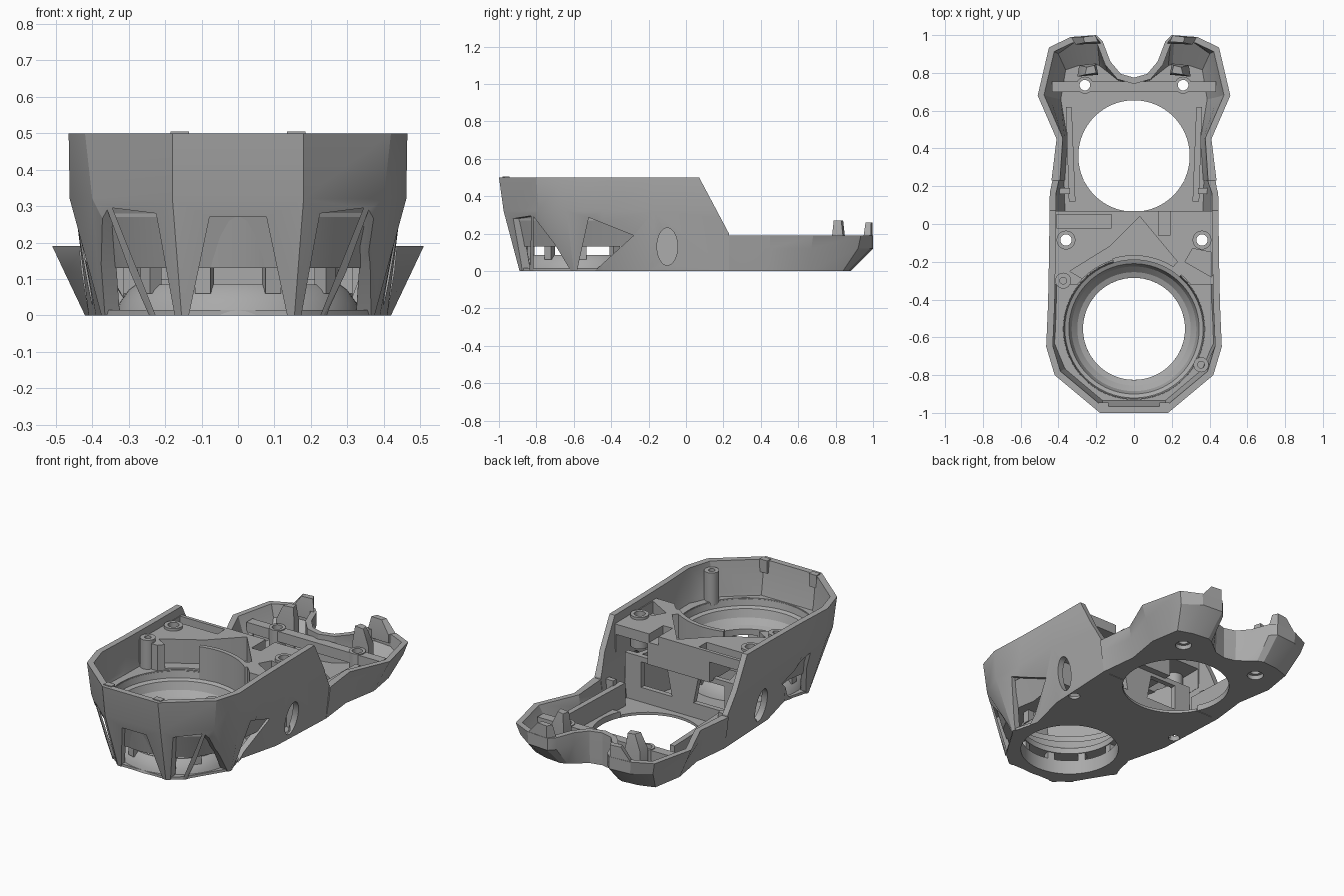
import bpy, bmesh, math
from mathutils import Vector

cube = bpy.data.objects.get("Cube")
if cube:
    bpy.data.objects.remove(cube, do_unlink=True)

grey = bpy.data.materials.new("matte_grey")
grey.use_nodes = True
tone = (0.4, 0.4, 0.4, 1)
grey.diffuse_color = tone
grey.node_tree.nodes["Principled BSDF"].inputs["Base Color"].default_value = tone

FAN_Y, FAN_R = -0.555, 0.27
REAR_Y, REAR_R = 0.36, 0.295
JOIN_Y = 0.23
parts = []


def loft(name, rings, closed=False, keep=True):
    """Skin a list of 3D rings; closed joins the last ring to the first."""
    bm = bmesh.new()
    vs = [[bm.verts.new(p) for p in ring] for ring in rings]
    n = len(rings[0])
    pairs = list(zip(vs, vs[1:])) + ([(vs[-1], vs[0])] if closed else [])
    for a, b in pairs:
        for i in range(n):
            j = (i + 1) % n
            bm.faces.new((a[i], a[j], b[j], b[i]))
    if not closed:
        bm.faces.new(vs[0])
        bm.faces.new(vs[-1])
    bmesh.ops.recalc_face_normals(bm, faces=bm.faces)
    mesh = bpy.data.meshes.new(name)
    bm.to_mesh(mesh)
    bm.free()
    ob = bpy.data.objects.new(name, mesh)
    bpy.context.collection.objects.link(ob)
    if keep:
        parts.append(ob)
    return ob


def levels(*steps):
    return [[(x, y, z) for x, y in pts] for z, pts in steps]


def prism(name, pts, axis, a, b, keep=True):
    """Extrude a 2D polygon along an axis from a to b."""
    place = {"x": lambda p, t: (t, p[0], p[1]),
             "y": lambda p, t: (p[0], t, p[1]),
             "z": lambda p, t: (p[0], p[1], t)}[axis]
    return loft(name, [[place(p, t) for p in pts] for t in (a, b)], keep=keep)


def box(name, x0, x1, y0, y1, z0, z1, keep=True):
    return prism(name, [(x0, y0), (x1, y0), (x1, y1), (x0, y1)], "z", z0, z1, keep)


def circle(cx, cy, rx, ry=None, n=64):
    ry = ry or rx
    return [(cx + rx * math.cos(2 * math.pi * i / n),
             cy + ry * math.sin(2 * math.pi * i / n)) for i in range(n)]


def lathe(name, profile, cx, cy, n=64):
    return loft(name, levels(*[(z, circle(cx, cy, r, n=n)) for r, z in profile]), True)


def tube(name, cx, cy, r0, r1, z0, z1):
    return lathe(name, [(r0, z0), (r1, z0), (r1, z1), (r0, z1)], cx, cy, 24)


def mirror(half):
    return half + [(-x, y) for x, y in reversed(half) if x > 0]


def inset(pts, t):
    """Offset a counter-clockwise polygon inward."""
    out = []
    for i, p in enumerate(pts):
        p = Vector(p)
        d0 = (p - Vector(pts[i - 1])).normalized()
        d1 = (Vector(pts[(i + 1) % len(pts)]) - p).normalized()
        n0, n1 = Vector((-d0.y, d0.x)), Vector((-d1.y, d1.x))
        m = (n0 + n1).normalized()
        out.append(tuple(p + m * t / max(m.dot(n0), 0.4)))
    return out


def cut(ob, cutter):
    cutter.hide_render = True
    mod = ob.modifiers.new("cut", "BOOLEAN")
    mod.operation, mod.solver, mod.object = "DIFFERENCE", "EXACT", cutter
    bpy.context.view_layer.objects.active = ob
    bpy.ops.object.modifier_apply(modifier=mod.name)
    bpy.data.objects.remove(cutter, do_unlink=True)


def drill(ob, cx, cy, r, n=64):
    cut(ob, prism("drill", circle(cx, cy, r, n=n), "z", -0.2, 0.8, False))


# Front shell: faceted wall that tapers down into legs
top = mirror([(0.18, -1), (0.42, -0.8), (0.465, -0.65), (0.455, -0.42), (0.45, -0.17), (0.445, JOIN_Y)])
mid = mirror([(0.18, -0.975), (0.4, -0.79), (0.462, -0.64), (0.455, -0.45), (0.45, -0.17), (0.445, JOIN_Y)])
low = mirror([(0.155, -0.89), (0.235, -0.83), (0.375, -0.6), (0.33, -0.44), (0.39, -0.2), (0.41, JOIN_Y)])
shell = loft("front_shell", levels((0, low), (0.32, mid), (0.5, top)))


def open_back(pts):
    return [(x, 0.4 if y > 0.1 else y) for x, y in inset(pts, 0.035)]


cut(shell, loft("hollow", levels((-0.1, open_back(low)), (0, open_back(low)), (0.32, open_back(mid)),
                                 (0.5, open_back(top)), (0.6, open_back(top))), keep=False))
# Sloped rear edge of the shell
cut(shell, prism("slope", [(-0.036, 0.7), (0.235, 0.19), (0.5, 0.19), (0.5, 0.7)], "x", -1, 1, False))
# Windows between the legs
cut(shell, prism("window", [(-0.137, -0.01), (0.137, -0.01), (0.078, 0.27), (-0.078, 0.27)], "y", -1.1, -0.8, False))
for s in (1, -1):
    cut(shell, prism("window", [(s * 0.172, -0.01), (s * 0.222, -0.01), (s * 0.345, 0.295), (s * 0.225, 0.28)],
                     "y", -1.1, -0.7, False))
cut(shell, prism("window", [(-0.815, -0.01), (-0.61, -0.01), (-0.7, 0.14), (-0.815, 0.29)], "x", -1, 1, False))
cut(shell, prism("window", [(-0.585, -0.01), (-0.5, -0.01), (-0.28, 0.19), (-0.52, 0.285)], "x", -1, 1, False))
# Oval side vents
cut(shell, prism("vent", circle(-0.1, 0.13, 0.055, 0.1, 32), "x", -1, 1, False))

# Faceted skirt set back behind the windows
waist = [tuple(Vector(a).lerp(Vector(b), 0.41)) for a, b in zip(low, mid)]
skirt = loft("fan_skirt", levels(*[(z, [(x, min(y, -0.19)) for x, y in inset(pts, t)])
                                   for z, pts, t in ((0.13, waist, 0.028), (0.295, mid, 0.03))]))
cut(skirt, loft("bore", levels((0.1, circle(0, FAN_Y, 0.338)), (0.32, circle(0, FAN_Y, 0.377))), keep=False))

# Fan well with a bowl floor, lower nozzle ring and the struts between them
lathe("fan_well", [(FAN_R, 0.13), (0.35, 0.13), (0.39, 0.3), (0.375, 0.3), (0.37, 0.26),
                   (0.345, 0.25), (0.33, 0.205), (0.3, 0.175), (FAN_R, 0.165)], 0, FAN_Y, 96)
lathe("nozzle_ring", [(FAN_R, 0), (0.335, 0), (0.325, 0.035), (0.3, 0.07), (0.28, 0.085), (FAN_R, 0.085)],
      0, FAN_Y, 96)
for k in range(10):
    a = math.pi * k / 5
    strut = [(r * math.cos(a + d), FAN_Y + r * math.sin(a + d))
             for r, d in ((0.275, -0.07), (0.315, -0.07), (0.315, 0.07), (0.275, 0.07))]
    prism("nozzle_strut", strut, "z", 0.06, 0.14)

# Base plate under the front section
base = prism("base_plate", [(x, min(y, JOIN_Y)) for x, y in inset(low, 0.004)], "z", 0, 0.015)
drill(base, 0, FAN_Y, FAN_R)
drill(base, 0, REAR_Y, REAR_R)

# Ledge around the fan and the raised deck behind it
ledge = prism("fan_ledge", [(x, min(y, 0.07)) for x, y in inset(mid, 0.034)], "z", 0.27, 0.3)
drill(ledge, 0, FAN_Y, 0.376)
deck = box("rear_deck", -0.425, 0.425, -0.32, 0.07, 0.29, 0.45)
drill(deck, 0, FAN_Y, 0.38)
recess = [(0.03, 0.04), (-0.13, -0.12), (-0.34, -0.25), (0, -0.45), (0.23, -0.2)]
cut(deck, prism("recess", recess, "z", 0.31, 0.6, False))
cut(deck, prism("recess", [(-0.41, -0.02), (-0.12, -0.02), (-0.12, 0.05), (-0.41, 0.05)], "z", 0.41, 0.6, False))
cut(deck, prism("recess", [(0.27, -0.2), (0.41, -0.28), (0.41, -0.15), (0.31, -0.13)], "z", 0.38, 0.6, False))
cut(deck, prism("recess", [(0.13, -0.06), (0.19, -0.06), (0.19, 0.1), (0.13, 0.1)], "z", 0.4, 0.6, False))

# Curved lip between the fan and the deck recess
lip = [(r * math.sin(a), FAN_Y + r * math.cos(a))
       for r, order in ((0.365, range(13)), (0.39, range(12, -1, -1)))
       for a in (-0.3 + k * 0.085 for k in order)]
prism("fan_lip", lip, "z", 0.26, 0.45)

# Wall with two air openings below the deck
wall = box("duct_back_wall", -0.375, 0.375, 0, 0.03, 0.01, 0.28)

# Side air ducts, alcoves under the deck and screw bosses
for s in (1, -1):
    cut(wall, prism("opening", [(s * 0.07, 0.1), (s * 0.27, 0.1), (s * 0.27, 0.25), (s * 0.1, 0.25)],
                    "y", -0.1, 0.1, False))
    prism("duct_wall", [(s * 0.22, -0.25), (s * 0.25, -0.25), (s * 0.32, 0.02), (s * 0.29, 0.02)], "z", 0.01, 0.28)
    for ob in (ledge, deck):
        cut(ob, box("alcove", *sorted((s * 0.2, s * 0.405)), -0.12, 0.2, 0.2, 0.39, False))
    tube("deck_boss", s * 0.36, -0.085, 0.03, 0.05, 0.28, 0.465)
    for ob in (shell, base, ledge, deck):
        drill(ob, s * 0.36, -0.085, 0.031, 24)
    box("rim_tab", s * 0.16 - 0.025, s * 0.16 + 0.025, -0.98, -0.945, 0.43, 0.505)
tube("screw_post", -0.375, -0.3, 0.018, 0.042, 0.28, 0.47)
tube("screw_post", 0.355, -0.745, 0.018, 0.04, 0.28, 0.47)

# Rear tray with two horns around a rounded notch
notch = [(0.165, 0.965), (0.125, 0.86), (0.07, 0.795), (0, 0.775)]
t_low = mirror([(0.41, JOIN_Y), (0.385, 0.45), (0.42, 0.66), (0.39, 0.84), (0.3, 0.87), (0.2, 0.88),
                (0.165, 0.865), (0.12, 0.83), (0.07, 0.79), (0, 0.775)])
t_mid = mirror([(0.43, JOIN_Y), (0.4, 0.45), (0.477, 0.67), (0.43, 0.92), (0.33, 0.99), (0.2, 1)] + notch)
t_top = mirror([(0.437, JOIN_Y), (0.41, 0.45), (0.51, 0.68), (0.45, 0.935), (0.335, 0.99), (0.2, 1)] + notch)
tray = loft("rear_tray", levels((0, t_low), (0.12, t_mid), (0.19, t_top)))


def open_front(pts):
    return [(x, 0.1 if y < 0.3 else y) for x, y in inset(pts, 0.032)]


cut(tray, loft("hollow", levels((0.035, open_front(t_low)), (0.12, open_front(t_mid)),
                                (0.19, open_front(t_top)), (0.3, open_front(t_top))), keep=False))
drill(tray, 0, REAR_Y, REAR_R)

# Cross bar, side rails, horn tips and clips of the tray
bar = box("cross_bar", -0.435, 0.435, 0.7, 0.755, 0.1, 0.16)
for s in (1, -1):
    for ob in (tray, bar):
        drill(ob, s * 0.26, 0.735, 0.028, 24)
    cut(tray, prism("counterbore", circle(s * 0.26, 0.735, 0.045, n=24), "z", -0.1, 0.025, False))
    tube("bar_boss", s * 0.26, 0.735, 0.028, 0.045, 0.025, 0.165)
    prism("side_rail", [(s * 0.31, 0.12), (s * 0.345, 0.12), (s * 0.36, 0.62), (s * 0.33, 0.62)], "z", 0.01, 0.15)
    box("rail_brace", s * 0.34, s * 0.4, 0.16, 0.19, 0.01, 0.18)
    tip = [(s * 0.175, 0.955), (s * 0.205, 0.998), (s * 0.33, 0.988), (s * 0.31, 0.95)]
    tip_top = [(s * 0.19, 0.965), (s * 0.205, 0.998), (s * 0.27, 0.99), (s * 0.26, 0.96)]
    loft("horn_tip", levels((0.14, tip), (0.19, tip), (0.26, tip_top)))
    clip = [(s * 0.19, 0.79), (s * 0.3, 0.78), (s * 0.29, 0.84), (s * 0.2, 0.85)]
    clip_top = [(s * 0.2, 0.8), (s * 0.26, 0.79), (s * 0.25, 0.83), (s * 0.21, 0.84)]
    loft("horn_clip", levels((0.03, clip), (0.18, clip), (0.27, clip_top)))

# Material and shading
for ob in bpy.context.view_layer.objects:
    ob.select_set(False)
for ob in parts:
    ob.data.materials.clear()
    ob.data.materials.append(grey)
    for f in ob.data.polygons:
        f.material_index = 0
    ob.select_set(True)
bpy.context.view_layer.objects.active = parts[0]
bpy.ops.object.shade_smooth_by_angle(angle=math.radians(25))
